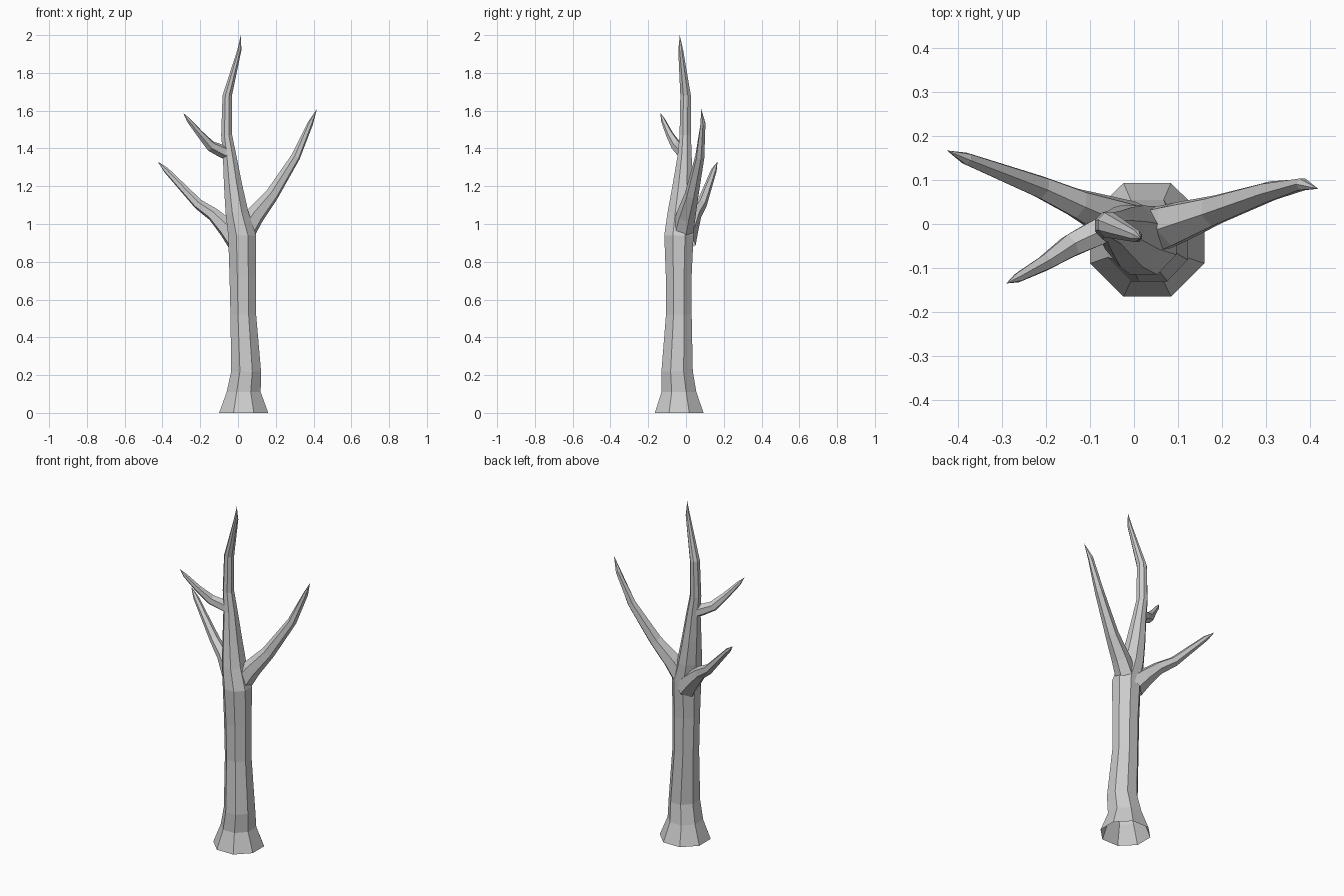
import bpy, bmesh
from math import cos, sin, pi
from mathutils import Vector

if "Cube" in bpy.data.objects:
    bpy.data.objects.remove(bpy.data.objects["Cube"])


def skin(name, rings, tip):
    """Bridge equal-sided rings, close at a pointed tip, leave the root open."""
    bm = bmesh.new()
    loops = [[bm.verts.new(p) for p in ring] for ring in rings]
    n = len(loops[0])
    for a, b in zip(loops, loops[1:]):
        for i in range(n):
            j = (i + 1) % n
            bm.faces.new((a[i], a[j], b[j], b[i]))
    end = bm.verts.new(tip)
    for i in range(n):
        bm.faces.new((loops[-1][i], loops[-1][(i + 1) % n], end))
    me = bpy.data.meshes.new(name)
    bm.to_mesh(me)
    bm.free()
    ob = bpy.data.objects.new(name, me)
    bpy.context.collection.objects.link(ob)
    return ob


def trunk(name, spans, tip, n=8):
    """Level rings given as z, x min, x max, y min, y max."""
    rings = []
    for z, x0, x1, y0, y1 in spans:
        k = 0.5 / cos(pi / n)
        rings.append([((x0 + x1) / 2 + (x1 - x0) * k * cos((i + .5) * 2 * pi / n),
                       (y0 + y1) / 2 + (y1 - y0) * k * sin((i + .5) * 2 * pi / n), z)
                      for i in range(n)])
    return skin(name, rings, tip)


def branch(name, path, tip, n=6):
    """Rings square to a path of x, y, z, radius."""
    pts = [Vector(p[:3]) for p in path] + [Vector(tip)]
    rings = []
    for k, p in enumerate(path):
        d = (pts[k + 1] - pts[k]).normalized()
        if k:
            d = (d + (pts[k] - pts[k - 1]).normalized()).normalized()
        side = d.cross(Vector((0, 0, 1))).normalized()
        up = side.cross(d)
        rings.append([pts[k] + p[3] * (up * cos(i * 2 * pi / n) - side * sin(i * 2 * pi / n))
                      for i in range(n)])
    return skin(name, rings, tip)


# Flared trunk running up into the leader
trunk("trunk", [
    (0.00, -0.10, 0.16, -0.165, 0.093),
    (0.11, -0.06, 0.12, -0.13, 0.055),
    (0.22, -0.036, 0.122, -0.13, 0.036),
    (0.52, -0.04, 0.096, -0.106, 0.03),
    (0.73, -0.045, 0.096, -0.107, 0.03),
    (0.94, -0.052, 0.096, -0.115, 0.04),
    (1.06, -0.066, 0.056, -0.098, 0.042),
    (1.20, -0.074, 0.024, -0.072, 0.038),
    (1.36, -0.08, -0.008, -0.045, 0.03),
    (1.47, -0.089, -0.031, -0.034, 0.026),
    (1.68, -0.082, -0.032, -0.03, 0.026),
    (1.92, -0.004, 0.018, -0.041, -0.015),
], (0.015, -0.033, 2.0))

# Side branches, roots buried in the trunk
branch("right_branch", [
    (0.03, -0.02, 0.95, 0.06),
    (0.09, 0.00, 1.045, 0.052),
    (0.18, 0.03, 1.155, 0.037),
    (0.305, 0.073, 1.355, 0.025),
    (0.382, 0.09, 1.53, 0.015),
], (0.418, 0.08, 1.61))

branch("left_branch", [
    (0.00, -0.01, 0.91, 0.065),
    (-0.055, 0.015, 0.975, 0.052),
    (-0.13, 0.047, 1.05, 0.036),
    (-0.21, 0.083, 1.105, 0.028),
    (-0.38, 0.148, 1.285, 0.015),
], (-0.425, 0.167, 1.33))

branch("upper_left_branch", [
    (-0.04, -0.005, 1.365, 0.034),
    (-0.085, -0.02, 1.385, 0.034),
    (-0.145, -0.05, 1.413, 0.029),
    (-0.2, -0.087, 1.475, 0.02),
    (-0.262, -0.121, 1.55, 0.012),
], (-0.29, -0.135, 1.588))
